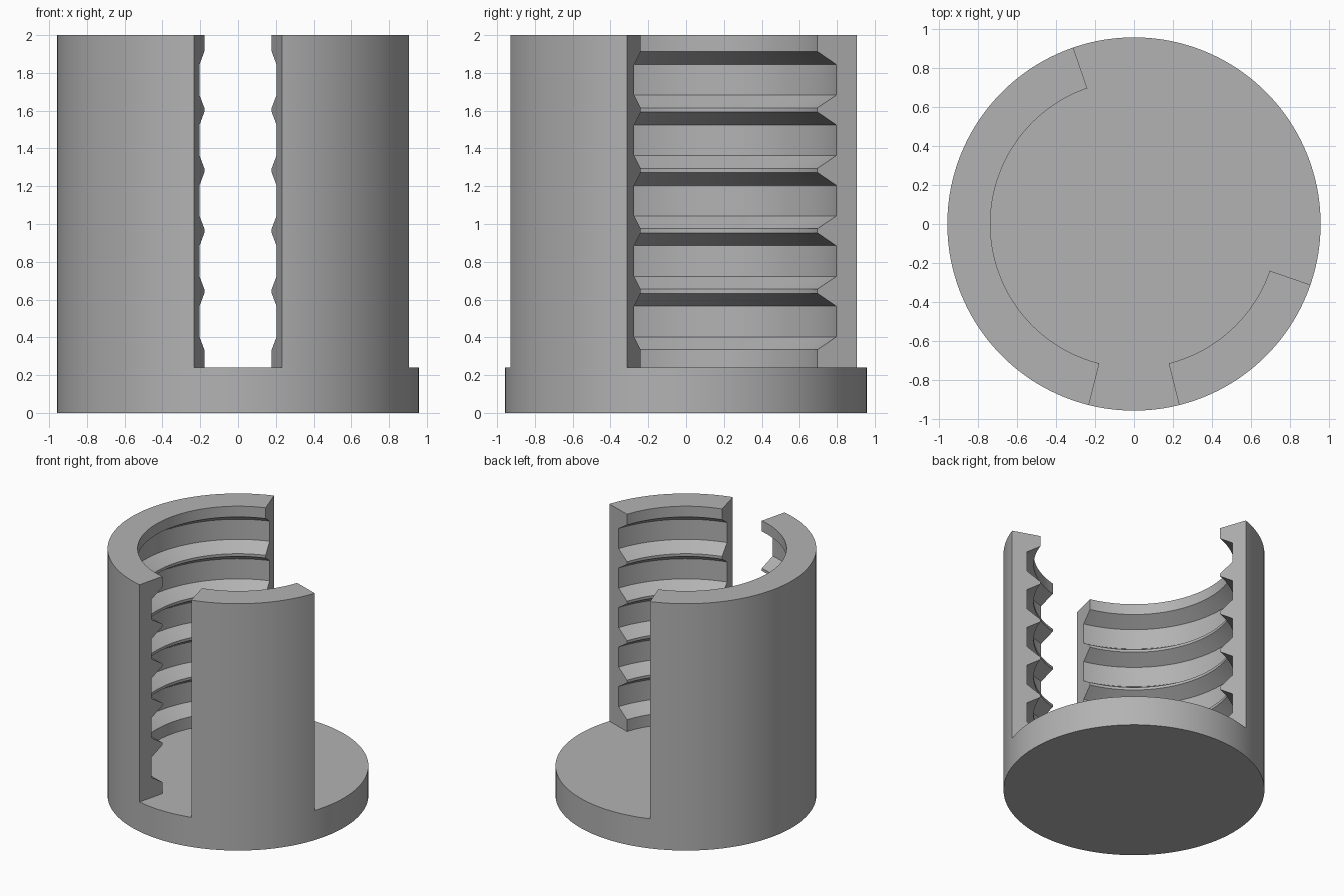
import bpy, bmesh, math
from math import radians, cos, sin

OUTER, BORE, GROOVE = 0.958, 0.737, 0.842
HEIGHT, FLOOR, PITCH = 2.0, 0.24, 0.32
SEGMENTS = 160

if "Cube" in bpy.data.objects:
    bpy.data.objects.remove(bpy.data.objects["Cube"], do_unlink=True)


def make_object(name, bm):
    bmesh.ops.recalc_face_normals(bm, faces=bm.faces)
    mesh = bpy.data.meshes.new(name)
    bm.to_mesh(mesh)
    bm.free()
    obj = bpy.data.objects.new(name, mesh)
    bpy.context.collection.objects.link(obj)
    return obj


def lathe(name, profile):
    """Closed solid of revolution from (radius, z) points, capped at both ends."""
    bm = bmesh.new()
    rings = []
    for r, z in profile:
        angles = [math.tau * i / SEGMENTS for i in range(SEGMENTS)]
        rings.append([bm.verts.new((r * cos(a), r * sin(a), z)) for a in angles])
    for low, high in zip(rings, rings[1:]):
        for i in range(SEGMENTS):
            j = (i + 1) % SEGMENTS
            bm.faces.new((low[i], low[j], high[j], high[i]))
    bm.faces.new(rings[0])
    bm.faces.new(rings[-1])
    return make_object(name, bm)


def wedge(name, start, end):
    """Pie-slice prism above the floor, between two angles in degrees."""
    bm = bmesh.new()
    steps = 6
    angles = [radians(start + (end - start) * i / steps) for i in range(steps + 1)]
    outline = [(0, 0)] + [(1.5 * cos(a), 1.5 * sin(a)) for a in angles]
    face = bm.faces.new([bm.verts.new((x, y, FLOOR)) for x, y in outline])
    top = bmesh.ops.extrude_face_region(bm, geom=[face])["geom"]
    moved = [v for v in top if isinstance(v, bmesh.types.BMVert)]
    bmesh.ops.translate(bm, verts=moved, vec=(0, 0, HEIGHT))
    return make_object(name, bm)


# Outer body
holder = lathe("grooved_holder", [(OUTER, 0), (OUTER, HEIGHT)])

# Bore with five bevelled ring grooves
bore_profile = [(BORE, FLOOR)]
for n in range(5):
    z = 0.335 + n * PITCH
    bore_profile += [(BORE, z), (GROOVE, z + 0.067), (GROOVE, z + 0.23), (BORE, z + 0.298)]
bore_profile.append((BORE, HEIGHT + 0.2))

# Bore, narrow front slot and wide side opening
cutters = [
    lathe("bore_cutter", bore_profile),
    wedge("front_slot_cutter", -104, -76),
    wedge("side_opening_cutter", -19, 109),
]
bpy.context.view_layer.objects.active = holder
for cutter in cutters:
    cutter.hide_render = True
    mod = holder.modifiers.new("cut", "BOOLEAN")
    mod.operation = "DIFFERENCE"
    mod.solver = "EXACT"
    mod.object = cutter
    bpy.ops.object.modifier_apply(modifier=mod.name)
    bpy.data.objects.remove(cutter, do_unlink=True)

# Plain grey finish
grey = bpy.data.materials.new("plain_grey")
grey.use_nodes = True
colour = (0.45, 0.45, 0.45, 1)
grey.diffuse_color = colour
grey.node_tree.nodes["Principled BSDF"].inputs["Base Color"].default_value = colour
holder.data.materials.clear()
holder.data.materials.append(grey)

# Smooth round walls, crisp edges
bpy.ops.object.select_all(action="DESELECT")
holder.select_set(True)
bpy.ops.object.shade_smooth_by_angle(angle=radians(25))
